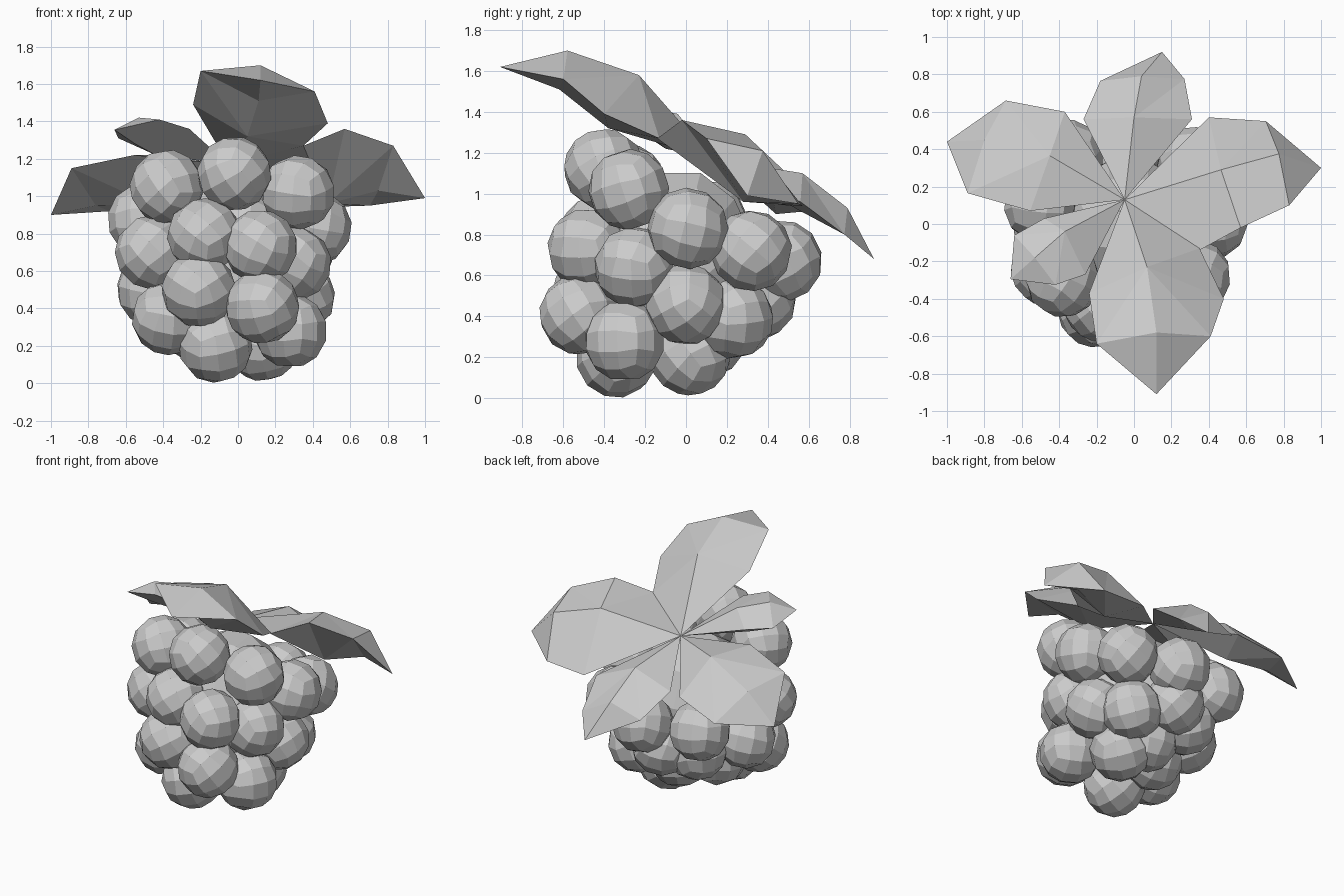
import bpy, bmesh, math, random
from mathutils import Vector, Euler

if "Cube" in bpy.data.objects:
    bpy.data.objects.remove(bpy.data.objects["Cube"])

random.seed(4)
grey = bpy.data.materials.new("plain grey")
grey.diffuse_color = (0.6, 0.6, 0.6, 1)
grey.use_nodes = True
grey.node_tree.nodes["Principled BSDF"].inputs["Base Color"].default_value = grey.diffuse_color


def finish(name, bm):
    bmesh.ops.recalc_face_normals(bm, faces=bm.faces)
    mesh = bpy.data.meshes.new(name)
    bm.to_mesh(mesh)
    bm.free()
    mesh.materials.append(grey)
    obj = bpy.data.objects.new(name, mesh)
    bpy.context.collection.objects.link(obj)
    return obj


def ball(name, centre, radius, stretch=(1, 1, 1), turn=None):
    """Faceted ball: a cube cut 3 x 3 per side and rounded."""
    bm = bmesh.new()
    bmesh.ops.create_cube(bm, size=2)
    bmesh.ops.subdivide_edges(bm, edges=bm.edges[:], cuts=2, use_grid_fill=True)
    turn = turn or Euler([random.uniform(0, math.tau) for _ in range(3)])
    for v in bm.verts:
        p = Vector([math.tan(c * 0.72) for c in v.co]).normalized()
        p.rotate(turn)
        v.co = Vector(centre) + Vector([p[i] * radius * stretch[i] for i in range(3)])
    finish(name, bm)


# Drupelets, row by row from the crown down
rows = {
    "crown": [(-.38, -.30, 1.05), (-.02, -.40, 1.12), (.32, -.28, 1.02),
              (.41, .01, .83), (.32, .32, .72), (.01, .47, .67),
              (-.36, .36, .67), (-.50, .10, .87)],
    "upper": [(-.18, -.43, .79), (.12, -.48, .73), (.30, -.25, .64),
              (-.46, -.24, .70)],
    "middle": [(-.21, -.46, .50), (.13, -.52, .41), (.32, 0, .46),
               (.21, .23, .39), (-.05, .34, .48), (-.45, -.02, .50),
               (-.24, .22, .45)],
    "lower": [(-.37, -.28, .35), (.28, -.30, .28), (.13, .02, .21),
              (-.02, .10, .30), (-.20, -.06, .30)],
    "tip": [(-.12, -.34, .20)],
}
for row, centres in rows.items():
    for i, c in enumerate(centres):
        ball(f"{row}_drupelet_{i + 1}", c, 0.20)

# Core that closes the gaps between the drupelets
ball("berry_core", (-.03, -.04, .65), 0.40, (1, 1, 1.2), Euler((0.5, 0, 0)))

# Leaves: solid wedges with a midrib above and a keel below, meeting at one hub
HUB = (-.05, .13, 1.17)


def leaf(name, rib, keel, left, right):
    """All lists run outwards; the last rib point is the tip of the leaf."""
    bm = bmesh.new()
    hub = bm.verts.new(HUB)
    rib = [bm.verts.new(p) for p in rib]
    keel = [bm.verts.new(p) for p in keel] + [rib[-1]]
    for side in (left, right):
        edge = [hub] + [bm.verts.new(p) for p in side]
        for spine in (rib, keel):
            for a, b in zip(edge, edge[1:]):        # inner half
                bm.faces.new((spine[0], a, b))
            for a, b in zip(spine, spine[1:]):      # outer half
                bm.faces.new((a, edge[-1], b))
    finish(name, bm)


leaf("front_leaf",
     [(.07, -.23, 1.58), (.12, -.58, 1.70), (.12, -.91, 1.62)],
     [(.05, -.38, 1.32), (.11, -.62, 1.51)],
     [(-.24, -.37, 1.49), (-.20, -.64, 1.67)],
     [(.35, -.13, 1.27), (.48, -.40, 1.39), (.41, -.60, 1.56)])
leaf("right_leaf",
     [(.465, .29, 1.29), (.775, .375, 1.21), (1, .30, .99)],
     [(.48, .28, .96), (.75, .34, 1.03)],
     [(.35, -.14, 1.27), (.57, -.02, 1.36), (.83, .10, 1.27)],
     [(.40, .57, .94), (.705, .55, .95)])
leaf("back_leaf",
     [(0, .57, 1.10), (.04, .79, .93), (.15, .92, .68)],
     [(.01, .55, .92), (.06, .75, .83)],
     [(.31, .56, .96), (.27, .775, .80)],
     [(-.27, .56, 1.0), (-.18, .765, .85)])
leaf("left_leaf",
     [(-.45, .365, 1.22), (-.80, .45, 1.10), (-1, .44, .90)],
     [(-.47, .36, .96), (-.76, .43, .95)],
     [(-.37, .60, 1.0), (-.685, .66, .92)],
     [(-.555, .07, 1.22), (-.89, .165, 1.15)])
leaf("small_leaf",
     [(-.37, -.04, 1.39), (-.53, -.18, 1.42), (-.66, -.295, 1.355)],
     [(-.44, -.10, 1.22), (-.55, -.19, 1.28)],
     [(-.48, .03, 1.29), (-.64, -.06, 1.31)],
     [(-.26, -.27, 1.36), (-.42, -.325, 1.41)])
